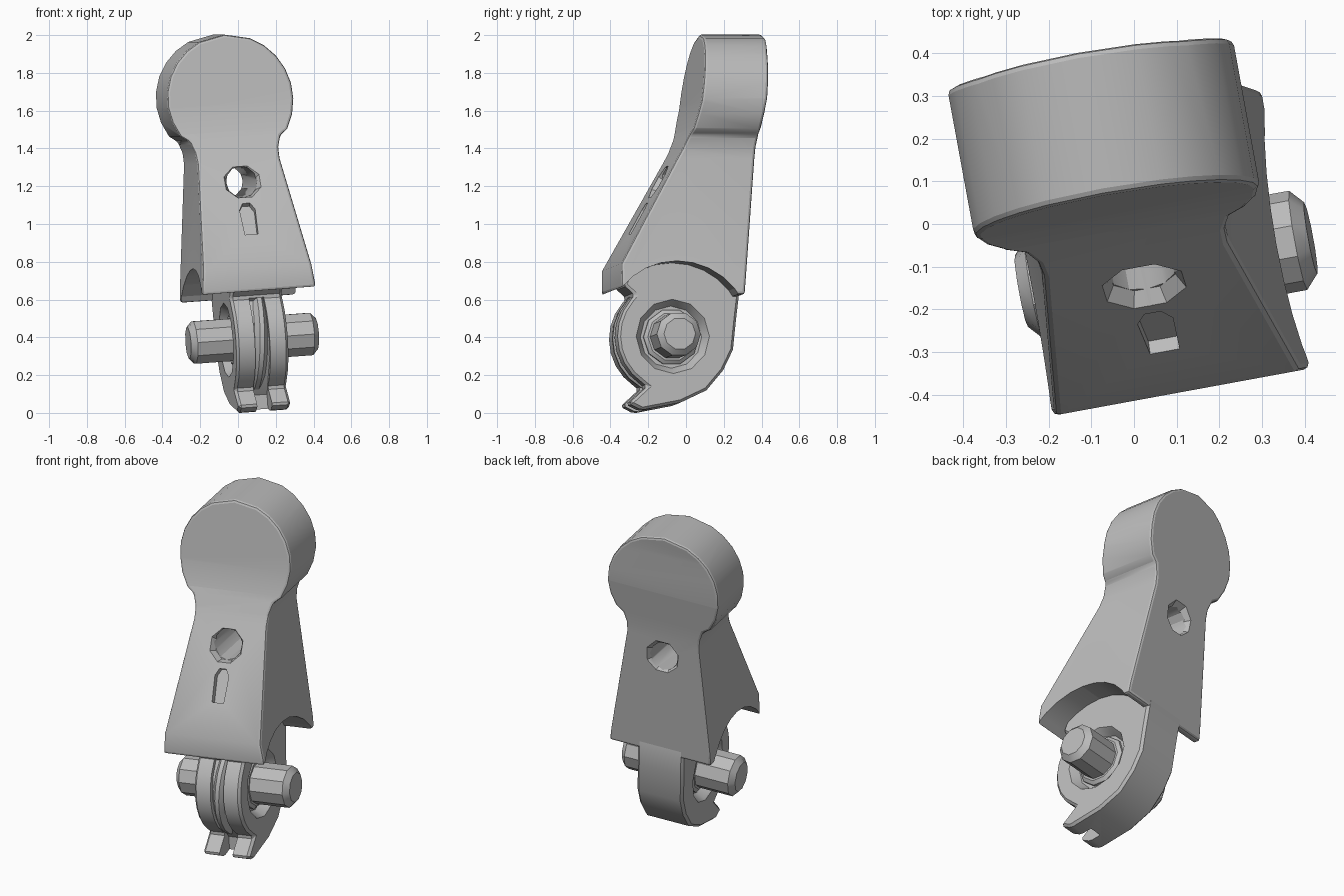
import bpy, bmesh, math
from mathutils import Matrix, Vector

if "Cube" in bpy.data.objects:
    bpy.data.objects.remove(bpy.data.objects["Cube"])

grey = bpy.data.materials.new("matte grey")
grey.use_nodes = True
grey.diffuse_color = (0.5, 0.5, 0.5, 1)
grey.node_tree.nodes["Principled BSDF"].inputs["Base Color"].default_value = (0.5, 0.5, 0.5, 1)

# Whole assembly sits slightly turned and leaning; local origin is the pin centre
PLACE = (Matrix.Translation((0.075, -0.095, 0.395))
         @ Matrix.Rotation(math.radians(10.4), 4, 'Z')
         @ Matrix.Rotation(math.radians(-4.1), 4, 'Y'))


def finish(name, bm):
    bmesh.ops.recalc_face_normals(bm, faces=bm.faces)
    mesh = bpy.data.meshes.new(name)
    bm.to_mesh(mesh)
    bm.free()
    mesh.materials.append(grey)
    obj = bpy.data.objects.new(name, mesh)
    bpy.context.collection.objects.link(obj)
    obj.matrix_world = PLACE
    return obj


def prism(name, points, axis, start, end):
    """Extrude a closed 2D outline along x or y."""
    bm = bmesh.new()
    place = (lambda a, b, d: (d, a, b)) if axis == 'x' else (lambda a, b, d: (a, d, b))
    face = bm.faces.new([bm.verts.new(place(a, b, start)) for a, b in points])
    new = bmesh.ops.extrude_face_region(bm, geom=[face])['geom']
    shift = Vector(place(0, 0, end - start))
    bmesh.ops.translate(bm, vec=shift, verts=[v for v in new if isinstance(v, bmesh.types.BMVert)])
    return finish(name, bm)


def lathe(name, profile, sides, axis='x', centre=(0, 0, 0), turn=0):
    """Stack of rings (offset, radius) along an axis, capped at both ends."""
    bm = bmesh.new()
    rings = []
    for d, r in profile:
        ring = []
        for i in range(sides):
            t = math.tau * (i + turn) / sides
            a, b = r * math.cos(t), r * math.sin(t)
            co = (d, a, b) if axis == 'x' else (a, d, b)
            ring.append(bm.verts.new(Vector(co) + Vector(centre)))
        rings.append(ring)
    for lo, hi in zip(rings, rings[1:]):
        for i in range(sides):
            j = (i + 1) % sides
            bm.faces.new((lo[i], lo[j], hi[j], hi[i]))
    bm.faces.new(rings[0])
    bm.faces.new(rings[-1])
    return finish(name, bm)


def boolean(obj, other, operation='DIFFERENCE'):
    mod = obj.modifiers.new(operation.lower(), 'BOOLEAN')
    mod.operation, mod.object, mod.solver = operation, other, 'EXACT'
    other.hide_render = True


def bevel(obj, width, segments=2):
    mod = obj.modifiers.new("soft edges", 'BEVEL')
    mod.width, mod.segments = width, segments
    mod.limit_method, mod.angle_limit = 'ANGLE', math.radians(35)


def bake(obj, *helpers):
    """Apply the modifiers, drop the cutters and smooth the shading."""
    bpy.context.view_layer.update()
    graph = bpy.context.evaluated_depsgraph_get()
    mesh = bpy.data.meshes.new_from_object(obj.evaluated_get(graph))
    obj.modifiers.clear()
    obj.data = mesh
    mesh.materials.clear()
    mesh.materials.append(grey)
    for h in helpers:
        bpy.data.objects.remove(h)
    bpy.ops.object.select_all(action='DESELECT')
    obj.select_set(True)
    bpy.context.view_layer.objects.active = obj
    bpy.ops.object.shade_smooth_by_angle(angle=math.radians(32))


# Body: keyhole front outline crossed with the leaning side outline
right = [(0.315, 0.15), (0.305, 0.28), (0.222, 0.94), (0.225, 1.0), (0.245, 1.06)]
right += [(0.34 * math.cos(math.radians(a)), 1.272 + 0.34 * math.sin(math.radians(a)))
          for a in range(-32, 80, 14)]
outline = right + [(0, 1.612)] + [(-x, z) for x, z in reversed(right)]
body = prism("body", outline, 'y', -0.6, 0.8)
side = [(-0.3, 0.25), (-0.3, 0.375), (0.05, 0.99), (0.1, 1.1), (0.135, 1.235), (0.165, 1.45),
        (0.2, 1.7), (0.54, 1.7), (0.51, 1.5), (0.49, 1.25), (0.445, 1.0), (0.36, 0.21)]
side_block = prism("side_block", side, 'x', -0.5, 0.5)
boolean(body, side_block, 'INTERSECT')
bake(body, side_block)

# Soft edges, then arch over the wheel, countersunk hole and small slot
bevel(body, 0.028)
arch = lathe("arch_cutter", [(-0.6, 0.39), (0.6, 0.39)], 28)
hole = lathe("hole_cutter", [(-0.4, 0.083), (0.8, 0.083)], 12, 'y', (0, 0, 0.83))
slope = math.atan2(0.35, 0.615)
slot = prism("slot_cutter", [(-0.035, -0.09), (0.035, -0.09), (0.042, 0.06), (0.02, 0.1),
                             (-0.02, 0.1), (-0.042, 0.06)], 'y', -0.06, 0.035)
slot.matrix_world = PLACE @ Matrix.Translation((0, -0.155, 0.63)) @ Matrix.Rotation(-slope, 4, 'X')
sink = lathe("sink_cutter", [(-0.06, 0.14), (0.035, 0.08)], 8, 'y', turn=0.5)
sink.matrix_world = PLACE @ Matrix.Translation((0, -0.041, 0.83)) @ Matrix.Rotation(-slope, 4, 'X')
back_sink = lathe("back_sink_cutter", [(0.395, 0.08), (0.47, 0.13)], 8, 'y', (0, 0, 0.83), 0.5)
for cutter in (arch, hole, slot, sink, back_sink):
    boolean(body, cutter)
bake(body, arch, hole, slot, sink, back_sink)

# Tongue: plate running down from the body back and curling into a forked hook
plate = [(-0.2, 0.22), (-0.26, 0.275), (-0.17, 0.46), (0.3, 0.46), (0.365, 0.25), (0.345, 0.1),
         (0.325, -0.07), (0.27, -0.18), (0.18, -0.285), (0.04, -0.35), (-0.17, -0.39),
         (-0.24, -0.355), (-0.14, -0.265)]
plate += [(0.295 * math.cos(math.radians(a)), 0.295 * math.sin(math.radians(a)))
          for a in range(236, 134, -14)]
tongue = prism("tongue", plate, 'x', -0.14, 0.14)
bevel(tongue, 0.014, 1)

# Side pockets round the pin
recesses = []
for s in (-1, 1):
    recesses.append(lathe("pocket_cutter", [(s * 0.085, 0.165), (s * 0.13, 0.19), (s * 0.2, 0.24)], 12))
# Gap that splits the hook and runs up the front of the wheel
recesses.append(prism("fork_cutter", [(-0.5, -0.5), (-0.1, -0.5), (-0.1, -0.3), (-0.24, -0.12),
                                      (-0.27, 0), (-0.24, 0.12), (-0.19, 0.2), (-0.24, 0.24),
                                      (-0.5, 0.15)], 'x', -0.04, 0.04))
for cutter in recesses:
    boolean(tongue, cutter)
bake(tongue, *recesses)

# Raised skewed ridge inside the front gap
ridge = lathe("wheel_ridge", [(-0.035, 0.268), (-0.012, 0.3), (0.012, 0.3), (0.035, 0.268)], 24)
ridge.matrix_world = PLACE @ Matrix.Rotation(math.radians(4), 4, 'Y')
bake(ridge)

# Pin with chamfered ends, and collars in the pockets
pin = lathe("pin", [(-0.345, 0.085), (-0.315, 0.118), (0.315, 0.118), (0.345, 0.085)], 10)
bake(pin)
for s, label in ((1, "left"), (-1, "right")):
    collar = lathe(label + "_collar", [(0, 0.15), (s * 0.1, 0.15), (s * 0.115, 0.13)], 10)
    bake(collar)
